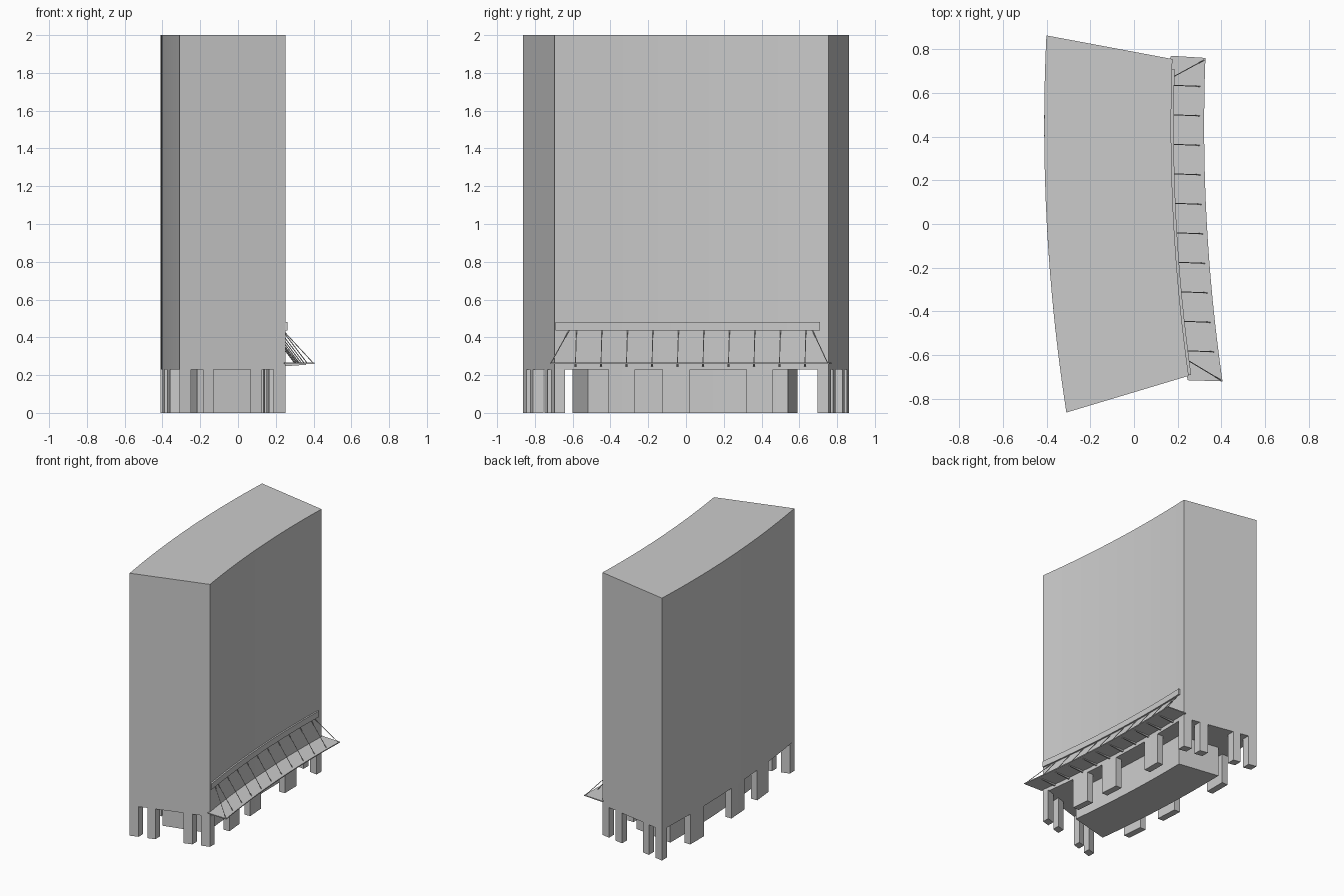
import bpy, bmesh
from mathutils import Vector

if "Cube" in bpy.data.objects:
    bpy.data.objects.remove(bpy.data.objects["Cube"])


def left_x(y):
    return -0.411 + (y - 0.45) ** 2 / 17


def right_x(y):
    return 0.17 + (y - 0.45) ** 2 / 16.3


def arc(fn, y0, y1, n=16, off=0.0):
    ys = [y0 + (y1 - y0) * i / n for i in range(n + 1)]
    return [(fn(y) + off, y) for y in ys]


def prism(name, pts, z0, z1):
    """Extrude a counter-clockwise plan outline from z0 to z1."""
    bm = bmesh.new()
    lo = [bm.verts.new((x, y, z0)) for x, y in pts]
    hi = [bm.verts.new((x, y, z1)) for x, y in pts]
    n = len(pts)
    bm.faces.new(lo[::-1])
    bm.faces.new(hi)
    for i in range(n):
        j = (i + 1) % n
        bm.faces.new((lo[i], lo[j], hi[j], hi[i]))
    bmesh.ops.recalc_face_normals(bm, faces=bm.faces)
    me = bpy.data.meshes.new(name)
    bm.to_mesh(me)
    bm.free()
    ob = bpy.data.objects.new(name, me)
    bpy.context.collection.objects.link(ob)
    return ob


def rod(name, a, b, r=0.0025):
    a, b = Vector(a), Vector(b)
    bpy.ops.mesh.primitive_cylinder_add(vertices=6, radius=r, depth=(b - a).length,
                                        location=(a + b) / 2)
    ob = bpy.context.object
    ob.name = name
    ob.rotation_euler = (b - a).to_track_quat('Z', 'Y').to_euler()


SOFFIT = 0.23

# Main curved block
prism("building_body",
      arc(right_x, -0.695, 0.755) + arc(left_x, 0.863, -0.863), SOFFIT, 2.0)

# Recessed ground floor core
prism("ground_floor_core",
      arc(right_x, -0.52, 0.54, off=-0.13) + arc(left_x, 0.59, -0.60, off=0.13),
      0, SOFFIT)

# Wide pillars along the two long sides
for i, (y0, y1) in enumerate([(-0.41, -0.27), (-0.125, 0.02), (0.32, 0.46)]):
    prism(f"right_pillar_{i}",
          arc(right_x, y0, y1, 2) + arc(right_x, y1, y0, 2, -0.05), 0, SOFFIT)
for i, (y0, y1) in enumerate([(-0.48, -0.32), (-0.145, 0.025), (0.37, 0.535)]):
    prism(f"left_pillar_{i}",
          arc(left_x, y0, y1, 2, 0.05) + arc(left_x, y1, y0, 2), 0, SOFFIT)

# Narrow pillars and corners on the two ends
ends = {"front": ((left_x(-0.863), -0.863), (right_x(-0.695), -0.695), 0.055),
        "back": ((left_x(0.863), 0.863), (right_x(0.755), 0.755), -0.06)}
for side, (a, b, depth) in ends.items():
    a, b = Vector(a), Vector(b)
    for i, (t0, t1) in enumerate([(0, 0.11), (0.22, 0.32), (0.67, 0.78), (0.89, 1)]):
        p, q = a.lerp(b, t0), a.lerp(b, t1)
        inner = Vector((0, depth))
        prism(f"{side}_pillar_{i}", [tuple(v) for v in (p, q, q + inner, p + inner)],
              0, SOFFIT)

# Entrance canopy plate
prism("canopy_plate",
      arc(right_x, -0.72, 0.76, off=0.151) + arc(right_x, 0.77, -0.715, off=-0.008),
      0.259, 0.266)

# Fascia strip above the canopy
prism("fascia_strip",
      arc(right_x, -0.69, 0.71, off=0.012) + arc(right_x, 0.71, -0.69, off=-0.002),
      0.437, 0.482)

# Canopy ribs and hanging rods
for i in range(10):
    y = -0.585 + i * 0.135
    x = right_x(y)
    rib = prism(f"canopy_rib_{i}", [(x, y - 0.005), (x + 0.125, y - 0.005),
                                    (x + 0.125, y + 0.005), (x, y + 0.005)], 0.246, 0.26)
    for v in rib.data.vertices:
        if v.co.x > x + 0.06 and v.co.z < 0.25:
            v.co.z = 0.255
    rod(f"canopy_rod_{i}", (x, y + 0.005, 0.435), (x + 0.13, y, 0.264))
for name, y_top, y_low in (("front", -0.62, -0.715), ("back", 0.67, 0.75)):
    rod(f"corner_rod_{name}", (right_x(y_top), y_top, 0.435),
        (right_x(y_low) + 0.145, y_low, 0.264))
